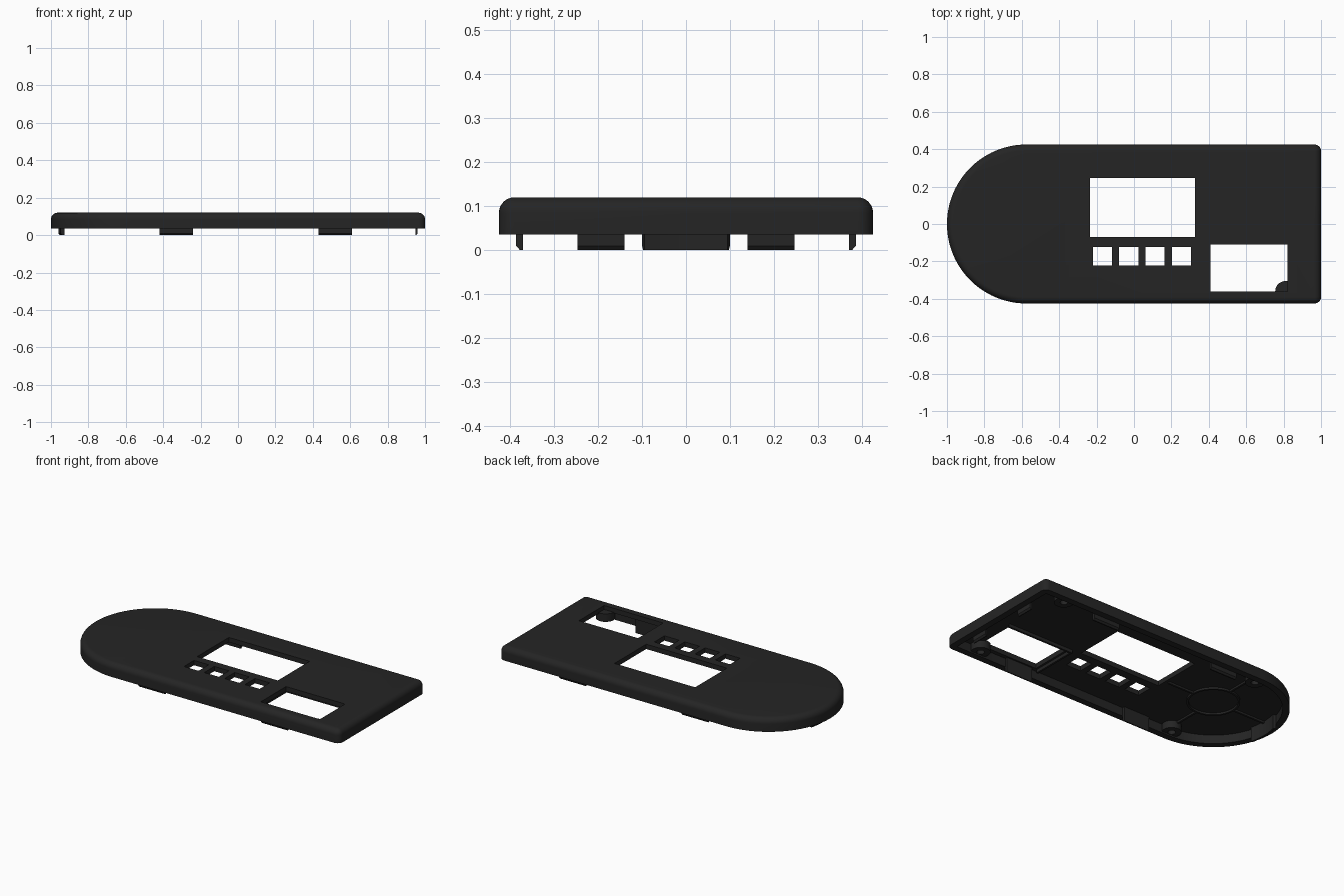
import bpy, bmesh, math
from math import sin, cos, pi

if "Cube" in bpy.data.objects:
    bpy.data.objects.remove(bpy.data.objects["Cube"])

black = bpy.data.materials.new("matte black")
black.diffuse_color = (0.018, 0.018, 0.018, 1)
black.use_nodes = True
black.node_tree.nodes["Principled BSDF"].inputs["Base Color"].default_value = black.diffuse_color

R, CX = 0.425, -0.575          # half width and centre of the round end
RIM, ROOF, TOP = 0.036, 0.09, 0.12
WALL, FIL = 0.04, 0.035


def loft(name, loops, smooth=False):
    """Skin a stack of equal-length loops and cap both ends."""
    bm = bmesh.new()
    rows = [[bm.verts.new(p) for p in l] for l in loops]
    n = len(rows[0])
    for a, b in zip(rows, rows[1:]):
        for i in range(n):
            j = (i + 1) % n
            bm.faces.new((a[i], a[j], b[j], b[i]))
    bm.faces.new(rows[0][::-1])
    bm.faces.new(rows[-1])
    bmesh.ops.recalc_face_normals(bm, faces=bm.faces)
    me = bpy.data.meshes.new(name)
    bm.to_mesh(me)
    bm.free()
    ob = bpy.data.objects.new(name, me)
    me.materials.append(black)
    bpy.context.collection.objects.link(ob)
    if smooth:
        shade(ob)
    return ob


def shade(ob):
    bpy.ops.object.select_all(action='DESELECT')
    ob.select_set(True)
    bpy.context.view_layer.objects.active = ob
    bpy.ops.object.shade_smooth_by_angle(angle=math.radians(35))


def box(name, x0, x1, y0, y1, z0, z1):
    c = [(x0, y0), (x1, y0), (x1, y1), (x0, y1)]
    return loft(name, [[(x, y, z) for x, y in c] for z in (z0, z1)])


def outline(d, z):
    """Outline with one round end, inset by d."""
    pts = []
    r = max(0.035 - d, 0.006)
    for sy in (-1, 1):
        for k in range(7):
            a = (-pi / 2 if sy < 0 else 0) + k * pi / 12
            pts.append((1 - d - r + r * cos(a), sy * (R - d - r) + r * sin(a), z))
    for k in range(49):
        a = pi / 2 + pi * k / 48
        pts.append((CX + (R - d) * cos(a), (R - d) * sin(a), z))
    return pts


def tube(name, x, y, ro, ri, z0, z1):
    loops = []
    for r, z in ((ri, z1), (ri, z0), (ro, z0), (ro, z1)):
        loops.append([(x + r * cos(2 * pi * k / 32), y + r * sin(2 * pi * k / 32), z)
                      for k in range(32)])
    return loft(name, loops, True)


def cut(ob, cutter):
    m = ob.modifiers.new("cut", 'BOOLEAN')
    m.operation, m.solver, m.object = 'DIFFERENCE', 'EXACT', cutter
    cutter.hide_render = True
    cutter.hide_set(True)


# Hollow cover with a rounded top edge
loops = [outline(WALL, ROOF), outline(WALL, RIM), outline(0, RIM)]
for k in range(9):
    a = pi / 2 * k / 8
    loops.append(outline(FIL * (1 - cos(a)), TOP - FIL + FIL * sin(a)))
cover = loft("cover", loops)

# Display window, four button windows and the corner window
windows = [(-0.235, 0.325, -0.07, 0.245), (0.41, 0.82, -0.36, -0.11)]
windows += [(-0.22 + 0.141 * i, -0.118 + 0.141 * i, -0.222, -0.122) for i in range(4)]
for i, (x0, x1, y0, y1) in enumerate(windows):
    cut(cover, box(f"window_cutter_{i}", x0, x1, y0, y1, 0.05, 0.2))
shade(cover)

# Snap clips along both long sides and the square end, chamfered at the tip
for s in (-1, 1):
    for x0, x1 in ((-0.42, -0.24), (0.43, 0.61)):
        loft("side_clip", [[(x0, s * 0.37, z), (x1, s * 0.37, z), (x1, s * o, z), (x0, s * o, z)]
                           for o, z in ((0.377, 0), (0.386, 0.01), (0.386, ROOF + 0.005))])
    y0, y1 = s * 0.14, s * 0.247
    loft("end_clip", [[(0.948, y0, z), (0.948, y1, z), (o, y1, z), (o, y0, z)]
                      for o, z in ((0.953, 0), (0.961, 0.01), (0.961, ROOF + 0.005))])

# Curved snap clip on the round end
rows = []
for ro, z in ((0.376, 0), (0.386, 0.01), (0.386, ROOF + 0.005)):
    arc = [pi + 0.262 * (k / 6 - 1) for k in range(13)]
    rows.append([(CX + ro * cos(a), ro * sin(a), z) for a in arc] +
                [(CX + 0.365 * cos(a), 0.365 * sin(a), z) for a in arc[::-1]])
loft("round_end_clip", rows, True)

# Screw bosses
for s in (-1, 1):
    for x in (0.81, CX):
        tube("screw_boss", x, s * 0.36, 0.055, 0.022, 0.045, ROOF + 0.005)

# Ring and crossed ribs under the round end
Z0, Z1 = 0.078, ROOF + 0.003
tube("rib_ring", CX, 0, 0.15, 0.138, Z0, Z1)
box("rib_inner", CX + 0.145, -0.25, -0.006, 0.006, Z0, Z1)
box("rib_outer", CX - 0.365, CX - 0.145, -0.006, 0.006, Z0, Z1)
for s in (-1, 1):
    a, b = sorted((s * 0.145, s * 0.31))
    box("rib_side", CX - 0.006, CX + 0.006, a, b, Z0, Z1)

# Ribs framing the corner window
box("frame_rib_long", 0.385, 0.84, -0.085, -0.073, 0.07, Z1)
box("frame_rib_short", 0.385, 0.397, -0.37, -0.073, 0.07, Z1)
